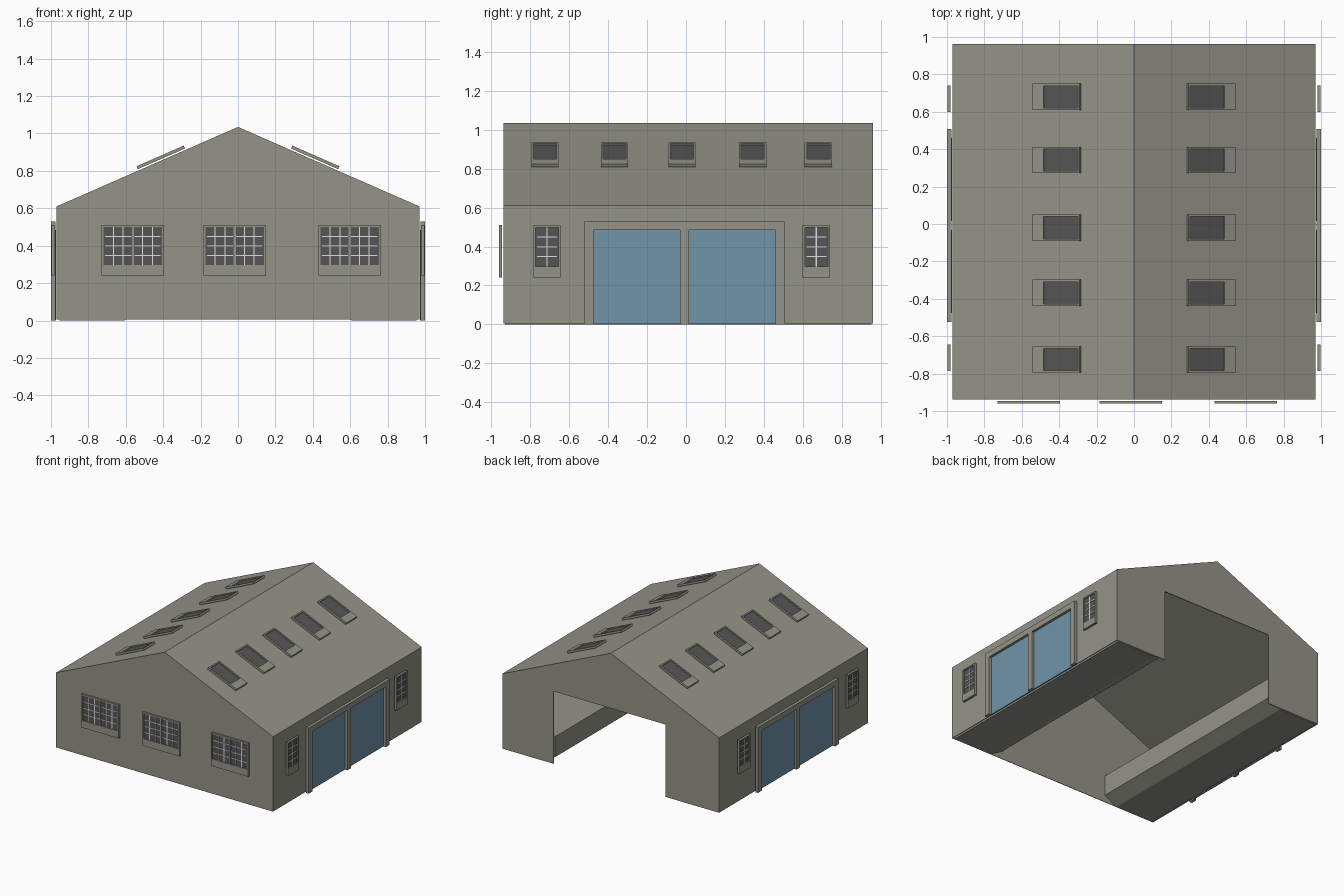
import bpy, bmesh, math
from mathutils import Matrix, Vector

if "Cube" in bpy.data.objects:
    bpy.data.objects.remove(bpy.data.objects["Cube"])


def material(name, col):
    m = bpy.data.materials.new(name)
    m.diffuse_color = (*col, 1)
    m.use_nodes = True
    m.node_tree.nodes["Principled BSDF"].inputs["Base Color"].default_value = m.diffuse_color
    return m


MATS = [material("grey_wall", (0.296, 0.296, 0.25)),
        material("dark_glass", (0.09, 0.09, 0.09)),
        material("white_bar", (0.75, 0.75, 0.75)),
        material("blue_door", (0.165, 0.30, 0.40))]
WALL, GLASS, WHITE, BLUE = range(4)

X, Y0, Y1 = 0.97, -0.938, 0.962      # wall planes
BASE, EAVE, RIDGE = 0.005, 0.61, 1.035


def finish(name, bm, recalc=True):
    if recalc:
        bmesh.ops.recalc_face_normals(bm, faces=bm.faces[:])
    me = bpy.data.meshes.new(name)
    bm.to_mesh(me)
    bm.free()
    for m in MATS:
        me.materials.append(m)
    ob = bpy.data.objects.new(name, me)
    bpy.context.collection.objects.link(ob)
    return ob


def box(bm, u, v, w, mat):
    """Box from (min, max) ranges on the three local axes."""
    c = [(a[0] + a[1]) / 2 for a in (u, v, w)]
    s = [a[1] - a[0] for a in (u, v, w)]
    r = bmesh.ops.create_cube(bm, size=1, matrix=Matrix.Translation(c) @ Matrix.Diagonal((*s, 1)))
    for f in {f for vert in r["verts"] for f in vert.link_faces}:
        f.material_index = mat


def frame_matrix(origin, up, normal):
    """Local x = sideways, y = up along the surface, z = outward."""
    v, n = Vector(up).normalized(), Vector(normal).normalized()
    m = Matrix((v.cross(n), v, n)).transposed().to_4x4()
    m.translation = origin
    return m


def window(name, matrix, width, height, sill, lo, hi, panes, cols, rows, bars=True):
    bm = bmesh.new()
    h, t = width / 2, 0.011
    box(bm, (-h, h), (0, sill), (lo, hi), WALL)                      # sill panel
    box(bm, (-h, h), (height - t, height), (lo, hi), WALL)           # head
    box(bm, (-h, h), (sill, sill + t), (lo, hi), WALL)
    for s in (-1, 1):
        box(bm, sorted((s * h, s * (h - t))), (sill + t, height - t), (lo, hi), WALL)
    g = lo + (hi - lo) * 0.5
    box(bm, (-h + t, h - t), (sill + t, height - t), (lo, g), GLASS)
    pw = (2 * h - 2 * t) / panes
    for p in range(panes):
        a, b = -h + t + p * pw, -h + t + (p + 1) * pw
        if p:
            box(bm, (a - 0.006, a + 0.006), (sill + t, height - t), (lo, hi), WALL)
        if not bars:
            continue
        for i in range(1, cols):                                     # glazing bars
            x = a + pw * i / cols
            box(bm, (x - 0.003, x + 0.003), (sill + t, height - t), (g, g + 0.003), WHITE)
        for j in range(1, rows):
            y = sill + t + (height - sill - 2 * t) * j / rows
            box(bm, (a + 0.008, b - 0.008), (y - 0.003, y + 0.003), (g, g + 0.0035), WHITE)
    bm.transform(matrix)
    return finish(name, bm)


# Thin shell: side walls, roof slopes, front gable, back gable with opening
bm = bmesh.new()
gable = [(-X, BASE), (-X, EAVE), (0, RIDGE), (X, EAVE), (X, BASE)]
front = [bm.verts.new((x, Y0, z)) for x, z in gable]
back = [bm.verts.new((x, Y1, z)) for x, z in gable]
for i in range(4):
    bm.faces.new((front[i], front[i + 1], back[i + 1], back[i]))
bm.faces.new(front[::-1])
notch = [bm.verts.new((x, Y1, z)) for x, z in
         [(0.51, BASE), (0.51, 0.59), (-0.49, 0.59), (-0.49, BASE)]]
bm.faces.new(back + notch)
for f in bm.faces:                     # all normals outward
    f.normal_update()
    if f.normal.dot(f.calc_center_median() - Vector((0, 0, 0.4))) < 0:
        f.normal_flip()
shell = finish("building_shell", bm, recalc=False)
mod = shell.modifiers.new("thickness", "SOLIDIFY")
mod.thickness, mod.offset = 0.006, -1

# Raised platforms along both inner walls, undercut at the lower edge
for s, side in ((-1, "left"), (1, "right")):
    bm = bmesh.new()
    prof = [(0.955, 0), (0.955, 0.225), (0.5, 0.225), (0.5, 0.06), (0.61, 0)]
    vs = [bm.verts.new((s * x, Y0 + 0.008, z)) for x, z in prof]
    f = bm.faces.new(vs)
    r = bmesh.ops.extrude_face_region(bm, geom=[f])
    bmesh.ops.translate(bm, vec=(0, Y1 - Y0 - 0.016, 0),
                        verts=[v for v in r["geom"] if isinstance(v, bmesh.types.BMVert)])
    finish(side + "_platform", bm)

# Front windows
for i, x in enumerate((-0.562, -0.018, 0.597)):
    window(f"front_window_{i + 1}", frame_matrix((x, Y0, 0.24), (0, 0, 1), (0, -1, 0)),
           0.335, 0.27, 0.047, 0.008, 0.023, 2, 3, 4)

slope = math.atan2(RIDGE - EAVE, X)
c, sn = math.cos(slope), math.sin(slope)
for s, side in ((-1, "left"), (1, "right")):
    # Side windows
    for i, y in enumerate((-0.715, 0.67)):
        window(f"{side}_window_{i + 1}", frame_matrix((s * X, y, 0.24), (0, 0, 1), (s, 0, 0)),
               0.14, 0.27, 0.047, 0.01, 0.028, 1, 2, 4)
    # Skylights on the roof slope
    for i, y in enumerate((-0.725, -0.368, -0.02, 0.343, 0.68)):
        x = 0.532
        o = (s * x, y, RIDGE - x * math.tan(slope))
        window(f"{side}_skylight_{i + 1}", frame_matrix(o, (-s * c, 0, sn), (s * sn, 0, c)),
               0.14, 0.275, 0.052, 0.008, 0.025, 1, 1, 1, bars=False)
    # Double door with frame posts and lintel
    m = frame_matrix((s * X, -0.008, 0), (0, 0, 1), (s, 0, 0))
    bm = bmesh.new()
    for a, b in ((-0.517, -0.468), (-0.023, 0.023), (0.468, 0.517)):
        box(bm, (a, b), (0, 0.485), (0.006, 0.03), WALL)
    box(bm, (-0.517, 0.517), (0.485, 0.53), (0.006, 0.03), WALL)
    bm.transform(m)
    finish(side + "_door_frame", bm)
    bm = bmesh.new()
    for a, b in ((-0.468, -0.023), (0.023, 0.468)):
        box(bm, (a, b), (0.001, 0.485), (0.002, 0.009), BLUE)
    bm.transform(m)
    finish(side + "_door_panels", bm)
